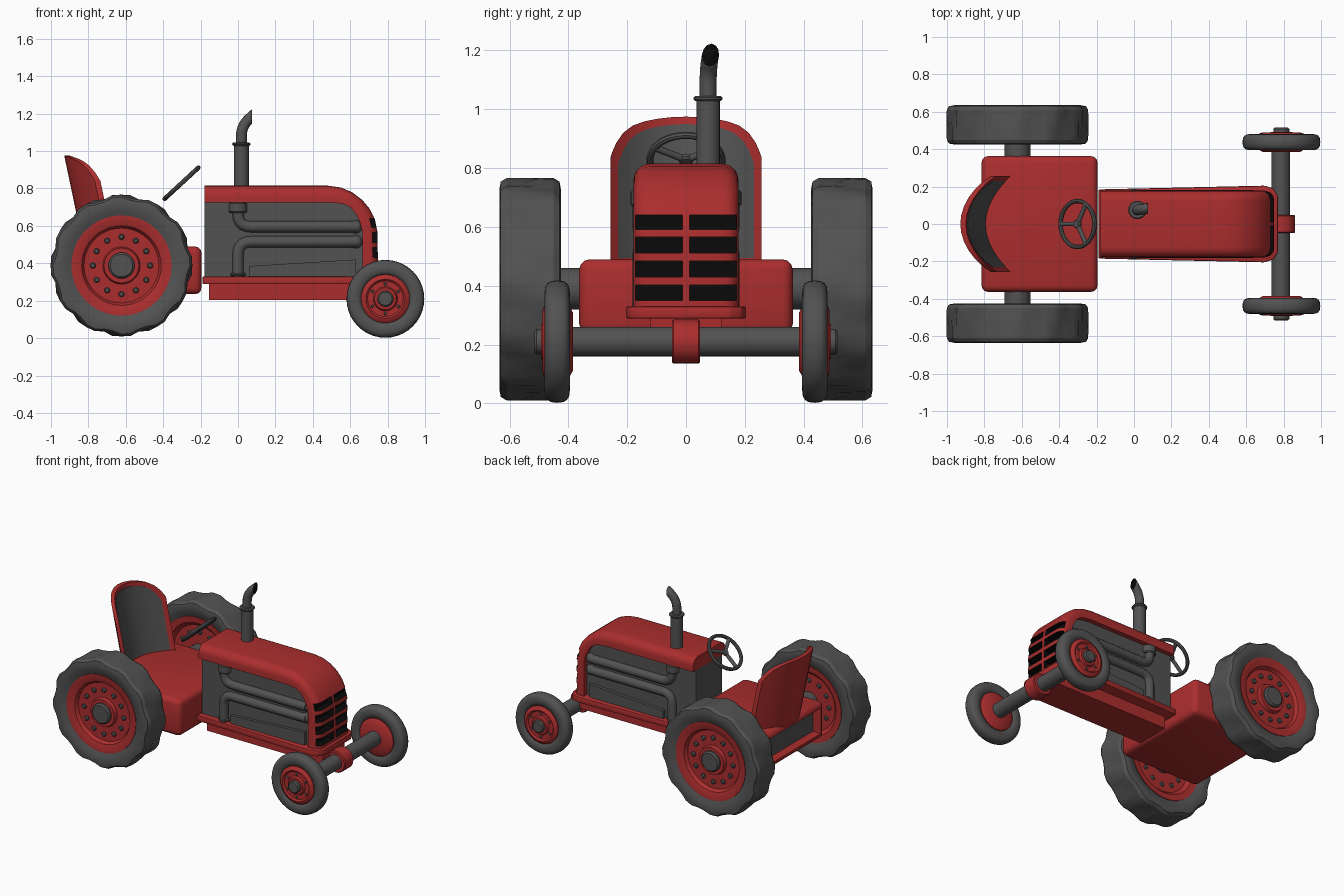
import bpy, bmesh
from math import sin, cos, pi, tau
from mathutils import Vector, Matrix

if "Cube" in bpy.data.objects:
    bpy.data.objects.remove(bpy.data.objects["Cube"])

def material(name, rgb):
    m = bpy.data.materials.new(name)
    m.diffuse_color = (*rgb, 1)
    m.use_nodes = True
    m.node_tree.nodes["Principled BSDF"].inputs["Base Color"].default_value = m.diffuse_color
    return m

RED = material("red paint", (0.41, 0.027, 0.027))
GREY = material("dark grey", (0.085, 0.085, 0.085))
BLACK = material("black", (0.003, 0.003, 0.003))

def select(ob):
    bpy.ops.object.select_all(action='DESELECT')
    bpy.context.view_layer.objects.active = ob
    ob.select_set(True)

def smooth(ob, angle=0.6):
    select(ob)
    bpy.ops.object.shade_smooth_by_angle(angle=angle)

def finish(bm, name, *mats):
    bmesh.ops.remove_doubles(bm, verts=bm.verts, dist=1e-5)
    bmesh.ops.recalc_face_normals(bm, faces=bm.faces)
    me = bpy.data.meshes.new(name)
    bm.to_mesh(me)
    bm.free()
    ob = bpy.data.objects.new(name, me)
    bpy.context.collection.objects.link(ob)
    for m in mats:
        me.materials.append(m)
    smooth(ob)
    return ob

def add_box(bm, lo, hi):
    lo, hi = Vector(lo), Vector(hi)
    bmesh.ops.create_cube(bm, size=1, matrix=Matrix.Translation((lo + hi) / 2) @ Matrix.Diagonal((*(hi - lo), 1)))

def loft(bm, rings, closed=False, caps=False):
    rings = [[bm.verts.new(p) for p in r] for r in rings]
    n = len(rings[0])
    for a, b in zip(rings, rings[1:] + rings[:1] if closed else rings[1:]):
        for i in range(n):
            k = (i + 1) % n
            bm.faces.new((a[i], a[k], b[k], b[i]))
    if caps:
        bm.faces.new(rings[0])
        bm.faces.new(rings[-1])

def lathe(name, prof, loc, mat, axis='Y', n=32, closed=False, wob=None):
    """Spin a (radius, along-axis) profile."""
    rings = []
    for r, t in prof:
        ring = []
        for a in (tau * i / n for i in range(n)):
            q = r + (wob(r, t, a) if wob else 0)
            p = (q * cos(a), t, q * sin(a)) if axis == 'Y' else (q * cos(a), q * sin(a), t)
            ring.append(Vector(p) + Vector(loc))
        rings.append(ring)
    bm = bmesh.new()
    loft(bm, rings, closed)
    return finish(bm, name, mat)

def rod(name, r, a, b, loc, mat, axis='Y', n=24, c=0.006):
    return lathe(name, [(0, a), (r - c, a), (r, a + c), (r, b - c), (r - c, b), (0, b)], loc, mat, axis, n)

def prism(name, pts, y0, y1, mat):
    bm = bmesh.new()
    loft(bm, [[(x, y, z) for x, z in pts] for y in (y0, y1)], caps=True)
    return finish(bm, name, mat)

def pipe(name, pts, r, mat, fillet=0.06):
    """Round pipe along a path with rounded corners."""
    pts = [Vector(p) for p in pts]
    path = [pts[0]]
    for a, p, b in zip(pts, pts[1:], pts[2:]):
        u, v = p + (a - p).normalized() * fillet, p + (b - p).normalized() * fillet
        path += [u * (1 - t) ** 2 + p * 2 * t * (1 - t) + v * t * t for t in (0, .2, .4, .6, .8, 1)]
    path.append(pts[-1])
    cu = bpy.data.curves.new(name, 'CURVE')
    cu.dimensions = '3D'
    cu.bevel_depth, cu.bevel_resolution, cu.use_fill_caps = r, 4, True
    sp = cu.splines.new('POLY')
    sp.points.add(len(path) - 1)
    for q, p in zip(sp.points, path):
        q.co = (*p, 1)
    ob = bpy.data.objects.new(name, cu)
    bpy.context.collection.objects.link(ob)
    cu.materials.append(mat)
    select(ob)
    bpy.ops.object.convert(target='MESH')
    smooth(bpy.context.object)
    return bpy.context.object

def tread(r, t, a):
    """Worn lugs, shifted between the two halves of the tread."""
    wave = sin(12 * a + pi / 2 + (.8 if t > 0 else -.8))
    return 0 if r < .36 else -.005 + .007 * max(-1, min(1, 1.8 * wave))

# Wheels, both sides
for s, side in ((-1, "right"), (1, "left")):
    c = (-0.623, s * 0.53, 0.388)
    tyre = [(.255, -.08), (.30, -.1), (.338, -.105), (.364, -.1), (.376, -.08), (.377, -.03)]
    tyre += [(r, -t) for r, t in reversed(tyre)]
    smooth(lathe(f"rear_tyre_{side}", tyre, c, GREY, n=48, closed=True, wob=tread), .45)
    disc = [(0, -.06), (.2, -.06), (.225, -.085), (.268, -.09), (.268, .09), (.25, .09),
            (.213, .078), (.2, .055), (.1, .055), (.093, .078), (0, .078)]
    lathe(f"rear_rim_{side}", [(r, s * t) for r, t in disc], c, RED, n=40)
    lathe(f"rear_hub_{side}", [(0, s * .05), (.07, s * .05), (.07, s * .09), (.06, s * .1), (0, s * .1)], c, GREY)
    for i in range(12):
        a = tau * i / 12
        rod(f"rear_bolt_{side}_{i}", .016, -.07, .07, (c[0] + .153 * cos(a), c[1], c[2] + .153 * sin(a)), GREY, n=10)
    c = (0.788, s * 0.438, 0.21)
    sq = lambda v: abs(v) ** .75 * (1 if v > 0 else -1)
    ring = [(.166 + .042 * sq(cos(tau * i / 16)), .043 * sq(sin(tau * i / 16))) for i in range(16)]
    lathe(f"front_tyre_{side}", ring, c, GREY, n=40, closed=True)
    disc = [(0, -.053), (.1, -.053), (.13, -.035), (.13, .035), (.12, .045), (.105, .05), (.095, .04),
            (.065, .04), (.058, .055), (0, .055)]
    lathe(f"front_rim_{side}", [(r, s * t) for r, t in disc], c, RED)
    lathe(f"front_hub_{side}", [(0, 0), (.043, 0), (.043, s * .07), (.035, s * .078), (0, s * .078)], c, GREY, n=24)
    for i in range(6):
        a = tau * (i + .5) / 6
        rod(f"front_bolt_{side}_{i}", .009, -.045, .045, (c[0] + .08 * cos(a), c[1], c[2] + .08 * sin(a)), GREY, n=8, c=.003)

# Axles
rod("rear_axle", .07, -.5, .5, (-.623, 0, .39), GREY)
rod("front_axle", .05, -.4, .4, (.785, 0, .21), GREY)
rod("front_axle_clamp", .075, -.048, .048, (.787, 0, .21), RED)

# Rear body with a recessed grey back
bm = bmesh.new()
add_box(bm, (-.815, -.363, .235), (-.195, .363, .49))
bmesh.ops.bevel(bm, geom=bm.edges[:], offset=.035, segments=3, profile=.5, affect='EDGES')
back = max((f for f in bm.faces if f.normal.x < -.99), key=lambda f: f.calc_area())
bmesh.ops.inset_region(bm, faces=[back], thickness=.006)
bmesh.ops.inset_region(bm, faces=[back], thickness=.002, depth=-.06)
back.material_index = 1
finish(bm, "rear_body", RED, GREY)

# Seat: bowed, leaning shell with a grey front pad
def seat(name, inset, x_front, thick, mat):
    bm, n, w, z0 = bmesh.new(), 16, .256 - inset, .47 + inset
    sections = []
    for i in range(n + 1):
        y = w * sin(pi / 2 * (2 * i / n - 1))
        q = abs(y) / w
        top = .975 - inset - .05 * q ** 2 - .085 * q ** 8
        x = lambda z: x_front - .21 * (z - .49) + .135 * (y / .256) ** 2
        sections.append([(x(z0), y, z0), (x(top), y, top), (x(top) - thick, y, top), (x(z0) - thick, y, z0)])
    loft(bm, sections, caps=True)
    finish(bm, name, mat)

seat("seat_shell", 0, -.797, .03, RED)
seat("seat_pad", .025, -.793, .02, GREY)

# Steering wheel: tilted ring with three spokes
hub, up, across = Vector((-.302, 0, .828)), Vector((.735, 0, .678)), Vector((0, 1, 0))
tilt = Matrix.Translation(hub) @ up.cross(across).to_track_quat('Z', 'Y').to_matrix().to_4x4()
ring = [(.123 + .012 * cos(tau * i / 8), .012 * sin(tau * i / 8)) for i in range(8)]
lathe("steering_wheel_ring", ring, (0, 0, 0), GREY, axis='Z', n=36, closed=True).matrix_world = tilt
rod("steering_wheel_hub", .024, -.012, .012, (0, 0, 0), GREY, axis='Z', n=16).matrix_world = tilt
for i in range(3):
    a = pi + tau * i / 3
    pipe(f"steering_spoke_{i}", [hub, hub + (up * cos(a) + across * sin(a)) * .122], .012, GREY)

# Hood and nose: rounded section swept from the rear edge over and down the front
outer = [(-.18, .815), (.48, .815), (.55, .805), (.61, .78), (.665, .738), (.705, .69), (.732, .635), (.745, .57), (.75, .32)]
inner = [(-.18, .725), (.48, .725), (.53, .722), (.57, .715), (.605, .695), (.63, .665), (.65, .625), (.665, .57), (.665, .32)]
half = [(.178, 1)] + [(.123 + .055 * cos(a), .6 * (1 - sin(a))) for a in (pi / 2 * i / 5 for i in range(6))]
section = half + [(-y, d) for y, d in reversed(half)]
bm = bmesh.new()
loft(bm, [[(a[0] + (b[0] - a[0]) * d, y, a[1] + (b[1] - a[1]) * d) for y, d in section]
          for a, b in zip(outer, inner)], caps=True)
hood = finish(bm, "hood", RED)

# Grille slots, black inside
bm = bmesh.new()
for z0, z1 in ((.35, .402), (.43, .484), (.512, .565), (.592, .64)):
    for s in (-1, 1):
        a, b = sorted((s * .012, s * .171))
        add_box(bm, (.695, a, z0), (.85, b, z1))
cutter = finish(bm, "grille_cutter", BLACK)
cutter.hide_render = True
mod = hood.modifiers.new("slots", 'BOOLEAN')
mod.operation, mod.object, mod.solver, mod.material_mode = 'DIFFERENCE', cutter, 'EXACT', 'TRANSFER'
select(hood)
bpy.ops.object.modifier_apply(modifier=mod.name)
bpy.data.objects.remove(cutter)
smooth(hood)

# Engine block, tapered base plate and lower frame
prism("engine_block", [(-.178, .31), (.68, .31), (.68, .57), (.668, .63), (.64, .685), (.59, .725), (.53, .735), (-.178, .735)],
      -.145, .145, GREY)
plan = [(-.19, .185), (.70, .205), (.745, .19), (.77, .15)]
plan += [(x, -y) for x, y in reversed(plan)]
bm = bmesh.new()
loft(bm, [[(x, y, z) for x, y in plan] for z in (.288, .33)], caps=True)
bmesh.ops.bevel(bm, geom=bm.edges[:], offset=.008, segments=2, profile=.5, affect='EDGES')
finish(bm, "base_plate", RED)
prism("lower_frame", [(-.155, .205), (.74, .205), (.74, .295), (-.155, .295)], -.12, .12, RED)

# Engine side pipes, collars and wedge cover
for s, side in ((-1, "right"), (1, "left")):
    y = s * .152
    rod(f"upper_collar_{side}", .048, .67, .725, (0, s * .14, 0), GREY, axis='Z')
    rod(f"lower_collar_{side}", .042, .33, .35, (0, s * .14, 0), GREY, axis='Z')
    for part, z0, z in (("upper", .72, .595), ("lower", .33, .515)):
        pipe(f"{part}_pipe_{side}", [(0, y, z0), (0, y, z), (.64, y, z)], .03, GREY, .07)
        ball = [(.036 * sin(pi * i / 8), .036 * cos(pi * i / 8)) for i in range(9)]
        lathe(f"{part}_pipe_end_{side}", ball, (.63, s * .141, z), GREY, n=16)
    prism(f"side_cover_{side}", [(.06, .32), (.63, .32), (.63, .42), (.06, .385)], s * .143, s * .167, GREY)

# Exhaust stack with a bent, obliquely cut tip
stack = (.018, .075, 0)
rod("exhaust_stack", .04, .79, 1.04, stack, GREY, axis='Z')
rod("exhaust_collar", .049, 1.028, 1.046, stack, GREY, axis='Z')
tip = pipe("exhaust_tip", [(.018, .075, 1.03), (.018, .075, 1.135), (.12, .09, 1.225)], .029, GREY, .055)
bm = bmesh.new()
bm.from_mesh(tip.data)
r = bmesh.ops.bisect_plane(bm, geom=bm.verts[:] + bm.edges[:] + bm.faces[:], plane_co=(.074, 0, 0), plane_no=(1, 0, 0), clear_outer=True)
cap = bmesh.ops.contextual_create(bm, geom=[e for e in r['geom_cut'] if isinstance(e, bmesh.types.BMEdge)])
tip.data.materials.append(BLACK)
for f in cap['faces']:
    f.material_index = 1
bm.to_mesh(tip.data)
bm.free()
